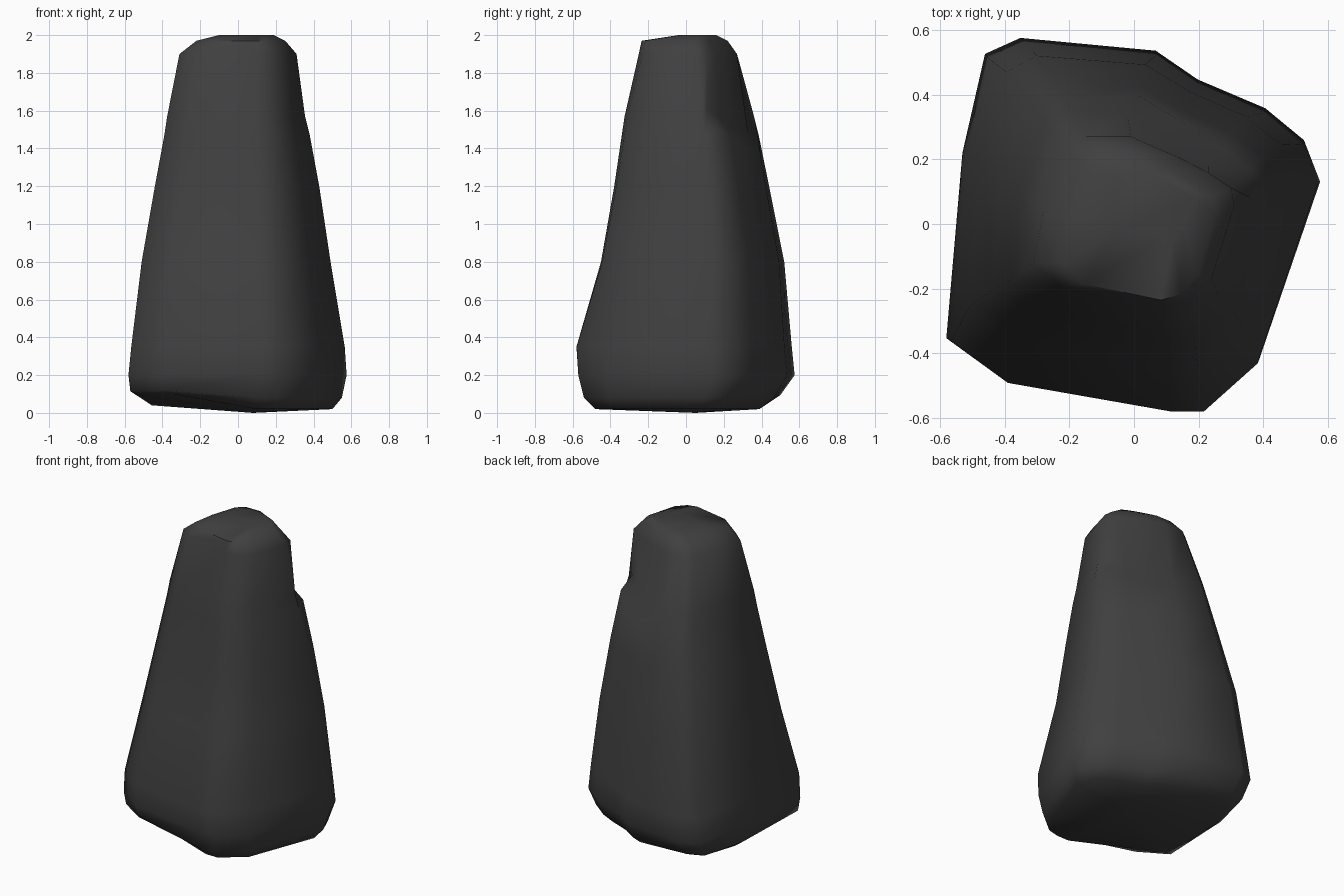
import bpy
import bmesh
import math
from mathutils import Vector

default = bpy.data.objects.get("Cube")
if default:
    bpy.data.objects.remove(default, do_unlink=True)

# Matching corner points of the wide foot and the narrow crown
foot = [(-.58, -.36), (-.4, -.49), (.12, -.58), (.22, -.58), (.39, -.43), (.58, .13),
        (.53, .26), (.41, .36), (.2, .45), (.07, .54), (-.35, .58), (-.46, .53), (-.53, .22)]
crown = [(-.31, -.12), (-.22, -.2), (.09, -.26), (.17, -.24), (.24, -.17), (.31, .07),
         (.3, .13), (.23, .18), (.14, .23), (-.01, .3), (-.15, .3), (-.21, .25), (-.28, .05)]

# Height, then the left, right, front and back limits of each ring
levels = [(.02, -.5, .5, -.48, .42), (.08, -.57, .55, -.54, .5),
          (.2, -.58, .575, -.57, .575), (.35, -.565, .565, -.58, .56),
          (.8, -.51, .49, -.45, .52), (1.2, -.44, .43, -.38, .44),
          (1.47, -.39, .38, -.34, .385), (1.57, -.375, .355, -.325, .36),
          (1.9, -.31, .31, -.25, .27), (1.97, -.22, .25, -.235, .22),
          (2, -.1, .19, -.04, .16)]

NOTCH_POINTS = (6, 7, 8, 9)
NOTCH_LEVEL = 7
NOTCH_DEPTH = Vector((-.55, -.83, 0)) * .05
LEDGE_SLOPE = Vector((-.12, -.2, 1)) * .045

# Worn corners, where the foot is lifted off the ground
worn_corners = {0: .07, 1: .08, 10: .03, 11: .03, 12: .02}


def fit(value, values, low, high):
    """Stretch a value so that its whole set spans low to high."""
    return low + (value - min(values)) / (max(values) - min(values)) * (high - low)


def ring(level, index):
    z, left, right, front, back = level
    blend = min(1, max(0, (z - .3) / 1.6))
    points = [Vector(a).lerp(Vector(b), blend) for a, b in zip(foot, crown)]
    xs, ys = [p.x for p in points], [p.y for p in points]
    result = [Vector((fit(p.x, xs, left, right), fit(p.y, ys, front, back), z)) for p in points]
    if index < 2:
        for i, lift in worn_corners.items():
            result[i].z += lift / (index + 1)
    if index in (NOTCH_LEVEL - 1, NOTCH_LEVEL):
        # The ledge climbs towards the left side of the stone
        for i in NOTCH_POINTS:
            result[i] += LEDGE_SLOPE * (6.8 - i)
            if index == NOTCH_LEVEL:
                result[i] += NOTCH_DEPTH
    return result


# Stone body lofted through the rings
bm = bmesh.new()
rings = [[bm.verts.new(p) for p in ring(level, i)] for i, level in enumerate(levels)]
for low, high in zip(rings, rings[1:]):
    for i in range(len(low)):
        j = (i + 1) % len(low)
        bm.faces.new((low[i], low[j], high[j], high[i]))
bm.faces.new(rings[-1])

# Slightly bulging underside
underside = bm.faces.new(rings[0][::-1])
centre = bmesh.ops.poke(bm, faces=[underside])["verts"][0]
centre.co = (.08, .05, 0)
bmesh.ops.recalc_face_normals(bm, faces=bm.faces)
mesh = bpy.data.meshes.new("standing_stone")
bm.to_mesh(mesh)
bm.free()

stone = bpy.data.objects.new("standing_stone", mesh)
bpy.context.collection.objects.link(stone)

# Dark stone colour
colour = (.051, .051, .051, 1)
material = bpy.data.materials.new("dark_grey_stone")
material.use_nodes = True
material.diffuse_color = colour
material.node_tree.nodes["Principled BSDF"].inputs["Base Color"].default_value = colour
mesh.materials.append(material)

# Soft shading with the sharpest breaks kept
bpy.ops.object.select_all(action="DESELECT")
stone.select_set(True)
bpy.context.view_layer.objects.active = stone
bpy.ops.object.shade_smooth_by_angle(angle=math.radians(60))
